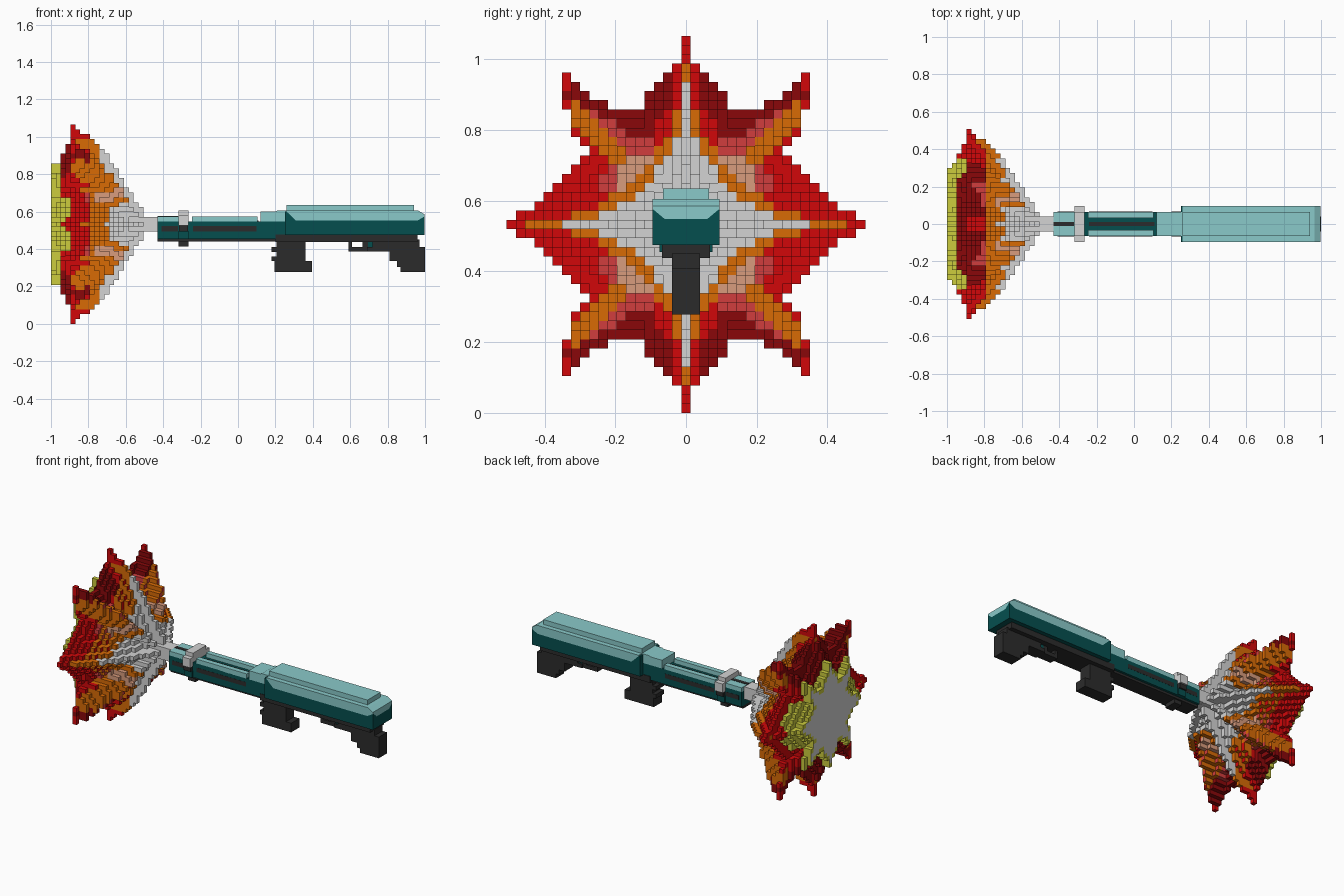
import bpy, bmesh, math

cube = bpy.data.objects.get("Cube")
if cube:
    bpy.data.objects.remove(cube, do_unlink=True)


def lin(c):
    return c / 12.92 if c <= 0.04045 else ((c + 0.055) / 1.055) ** 2.4


def material(name, r, g, b):
    m = bpy.data.materials.new(name)
    m.use_nodes = True
    col = (lin(r), lin(g), lin(b), 1.0)
    m.diffuse_color = col
    m.node_tree.nodes["Principled BSDF"].inputs["Base Color"].default_value = col
    return m


GREY = material("light grey", 0.83, 0.83, 0.83)
TAN = material("tan", 0.85, 0.61, 0.49)
ORANGE = material("orange", 0.85, 0.42, 0.02)
PINK = material("pale red", 0.82, 0.24, 0.24)
RED = material("red", 0.82, 0.03, 0.04)
DARK_RED = material("dark red", 0.54, 0.03, 0.04)
YELLOW = material("yellow", 0.80, 0.80, 0.24)
TEAL = material("light teal", 0.54, 0.79, 0.79)
DEEP_TEAL = material("deep teal", 0.02, 0.31, 0.31)
BLACK = material("charcoal", 0.17, 0.17, 0.17)
FLAME = [GREY, TAN, ORANGE, PINK, RED, DARK_RED, YELLOW]


def finish(name, bm, mats):
    me = bpy.data.meshes.new(name)
    bm.to_mesh(me)
    bm.free()
    for m in mats:
        me.materials.append(m)
    ob = bpy.data.objects.new(name, me)
    bpy.context.collection.objects.link(ob)
    return ob


def prism(name, pts, mat, half):
    """Side profile (x, z) extruded to both sides of y = 0."""
    bm = bmesh.new()
    f = bm.faces.new([bm.verts.new((x, -half, z)) for x, z in pts])
    ext = bmesh.ops.extrude_face_region(bm, geom=[f])
    new = [v for v in ext["geom"] if isinstance(v, bmesh.types.BMVert)]
    bmesh.ops.translate(bm, verts=new, vec=(0, 2 * half, 0))
    bmesh.ops.recalc_face_normals(bm, faces=bm.faces)
    return finish(name, bm, [mat])


def box(name, x0, x1, z0, z1, half, mat):
    return prism(name, [(x0, z0), (x1, z0), (x1, z1), (x0, z1)], mat, half)


# ---- Flame burst: a stepped eight-pointed star made of small cubes ----
V, CZ = 0.026, 0.533
# one quarter of the star outline (y, z)
QUARTER = [(.507, 0), (.45, .04), (.35, .12), (.27, .21), (.315, .25), (.342, .34),
           (.342, .425), (.33, .425), (.305, .395), (.28, .375), (.23, .335), (.2, .315),
           (.13, .315), (.12, .37), (.09, .395), (.04, .445), (.013, .47), (0, .535)]
# star size along x
SIZE = [(-1, .58), (-.955, .63), (-.93, .74), (-.90, .86), (-.885, 1.0), (-.88, 1.0),
        (-.86, .965), (-.8, .87), (-.75, .79), (-.7, .68), (-.65, .55), (-.6, .38),
        (-.55, .24), (-.5, .09), (-.42, .05)]


def star_level(y, z):
    """Distance from the axis, as a share of the star outline."""
    y, z = abs(y), abs(z)
    if y + z < 1e-6:
        return 0.0
    for (ay, az), (by, bz) in zip(QUARTER, QUARTER[1:]):
        if ay * z - az * y >= -1e-9 and y * bz - z * by >= -1e-9:
            ey, ez = by - ay, bz - az
            return (y * ez - z * ey) / (ay * ez - az * ey)
    return 9.0


def sunken(level, y, z):
    """Push the valleys between the points further back."""
    if level <= 0 or level > 1:
        return level
    reach = math.hypot(y, z) / level
    valley = 1 - min(1, max(0, (reach - 0.32) / 0.18))
    return level ** (1 - 0.5 * valley)


def star_size(x):
    for (a, sa), (b, sb) in zip(SIZE, SIZE[1:]):
        if a <= x <= b:
            return sa + (sb - sa) * (x - a) / (b - a)
    return 0.0


def flame_colour(x, y, z, level, axis, sign):
    y, z = abs(y), abs(z)
    inner = z > y + 0.01
    if x < -0.945 or (x < -0.9 and z < 0.15 and y < 0.36):
        cap = axis == 0 and sign < 0 and x < -0.98 and level < 0.54
        return 0 if cap else 6
    if x < -0.89 and (axis or sign < 0):
        return 5 if inner else 4
    # pale four-pointed heart with an orange fringe
    if (y / .36) ** .58 + (z / .39) ** .58 < 1 and (axis == 0 or x > -0.74):
        return 0
    if (y / .45) ** .58 + (z / .46) ** .58 < 1:
        return 2
    r = math.hypot(y, z)
    diagonal = abs(y - z) / math.sqrt(2)
    if r < 0.24 and x > -0.76 and diagonal < 0.07:
        return 1
    if (diagonal < 0.028 and r < 0.47) or (axis and x > -0.80):
        return 2
    if level < 0.8 and diagonal < 0.1:
        return 3
    dark = inner and z > 0.2 and y > 0.03 and level > 0.8
    return 5 if dark and not (y > 0.32 and z > 0.37) else 4


def flame_burst():
    cells = {}
    for j in range(-21, 22):
        for k in range(-21, 22):
            lv = star_level(j * V, k * V)
            deep = sunken(lv, j * V, k * V)
            for i in range(22):
                if (lv if i < 4 else deep) <= star_size(-1 + V * (i + 0.5)):
                    cells[i, j, k] = lv
    bm, verts = bmesh.new(), {}
    for cell, lv in cells.items():
        pos = (-1 + V * (cell[0] + 0.5), cell[1] * V, cell[2] * V)
        for axis in range(3):
            b, c = (axis + 1) % 3, (axis + 2) % 3
            for sign in (-1, 1):
                near = list(cell)
                near[axis] += sign
                if tuple(near) in cells:
                    continue
                ring = []
                for db, dc in ((-1, -1), (1, -1), (1, 1), (-1, 1))[::sign]:
                    key = [2 * n for n in cell]
                    key[axis] += sign
                    key[b] += db
                    key[c] += dc
                    key = tuple(key)
                    if key not in verts:
                        verts[key] = bm.verts.new((-1 + V * (key[0] + 1) / 2,
                                                   V * key[1] / 2, CZ + V * key[2] / 2))
                    ring.append(verts[key])
                f = bm.faces.new(ring)
                f.material_index = flame_colour(*pos, lv, axis, sign)
    return finish("flame_burst", bm, FLAME)


flame_burst()

# ---- Receiver ----
prism("receiver_lower", [(.25, .475), (.998, .475), (.998, .575), (.96, .552),
                         (.31, .552), (.26, .60), (.25, .60)], DEEP_TEAL, .095)
prism("receiver_upper", [(.26, .60), (.31, .552), (.96, .552), (.998, .575),
                         (.998, .585), (.965, .605), (.26, .605)], TEAL, .095)
box("receiver_top", .26, .94, .60, .635, .065, TEAL)
# light wedge painted on the rear face
bm = bmesh.new()
bm.faces.new([bm.verts.new((1.0, y, z)) for y, z in
              ((-.06, .548), (.06, .548), (.095, .577), (-.095, .577))])
finish("rear_wedge", bm, [TEAL])

# ---- Fore-end ----
box("fore_end_lower", -.43, .26, .455, .548, .065, DEEP_TEAL)
box("fore_end_front_top", -.43, -.265, .545, .575, .065, TEAL)
for s, side in ((1, "left"), (-1, "right")):
    rail = box("fore_end_rail_" + side, -.245, .105, .545, .575, .016, TEAL)
    rail.location.y = s * .049
    for n, (x0, x1) in enumerate(((-.41, -.32), (-.24, .10))):
        slot = box("side_slot_%s_%d" % (side, n + 1), x0, x1, .495, .522, .0015, BLACK)
        slot.location.y = s * .0645
box("top_groove", -.24, .11, .545, .552, .012, BLACK)
box("front_groove", -.43, -.32, .572, .577, .012, BLACK)
prism("fore_end_step", [(.12, .545), (.27, .545), (.27, .605), (.21, .605),
                        (.20, .60), (.12, .60)], TEAL, .065)
box("under_strip", -.43, .25, .44, .457, .05, BLACK)

# ---- Barrel and band ----
box("barrel", -.53, -.42, .495, .572, .04, GREY)
box("band_cap", -.318, -.265, .575, .605, .065, GREY)
box("band_sides", -.318, -.265, .525, .58, .095, GREY)
box("band_slot", -.316, -.267, .495, .527, .085, BLACK)
box("band_lower", -.318, -.265, .455, .497, .075, DEEP_TEAL)
box("band_foot", -.318, -.265, .415, .457, .04, BLACK)

# ---- Underside, magazine and grip ----
box("under_rail", .20, .96, .438, .478, .068, BLACK)
prism("magazine", [(.205, .45), (.205, .41), (.18, .41), (.18, .385), (.205, .385),
                   (.205, .36), (.18, .36), (.18, .335), (.195, .335), (.195, .278),
                   (.395, .278), (.395, .335), (.36, .335), (.36, .45)], BLACK, .04)
box("trigger_guard", .59, .74, .388, .412, .03, BLACK)
box("guard_front", .59, .61, .40, .45, .03, BLACK)
box("guard_post", .665, .695, .40, .45, .03, BLACK)
box("trigger", .69, .725, .405, .445, .03, DEEP_TEAL)
prism("grip", [(.72, .45), (.72, .412), (.69, .412), (.69, .388), (.81, .388),
               (.81, .335), (.85, .335), (.85, .305), (.87, .305), (.87, .278),
               (1, .278), (1, .41), (.97, .41), (.97, .45)], BLACK, .04)
